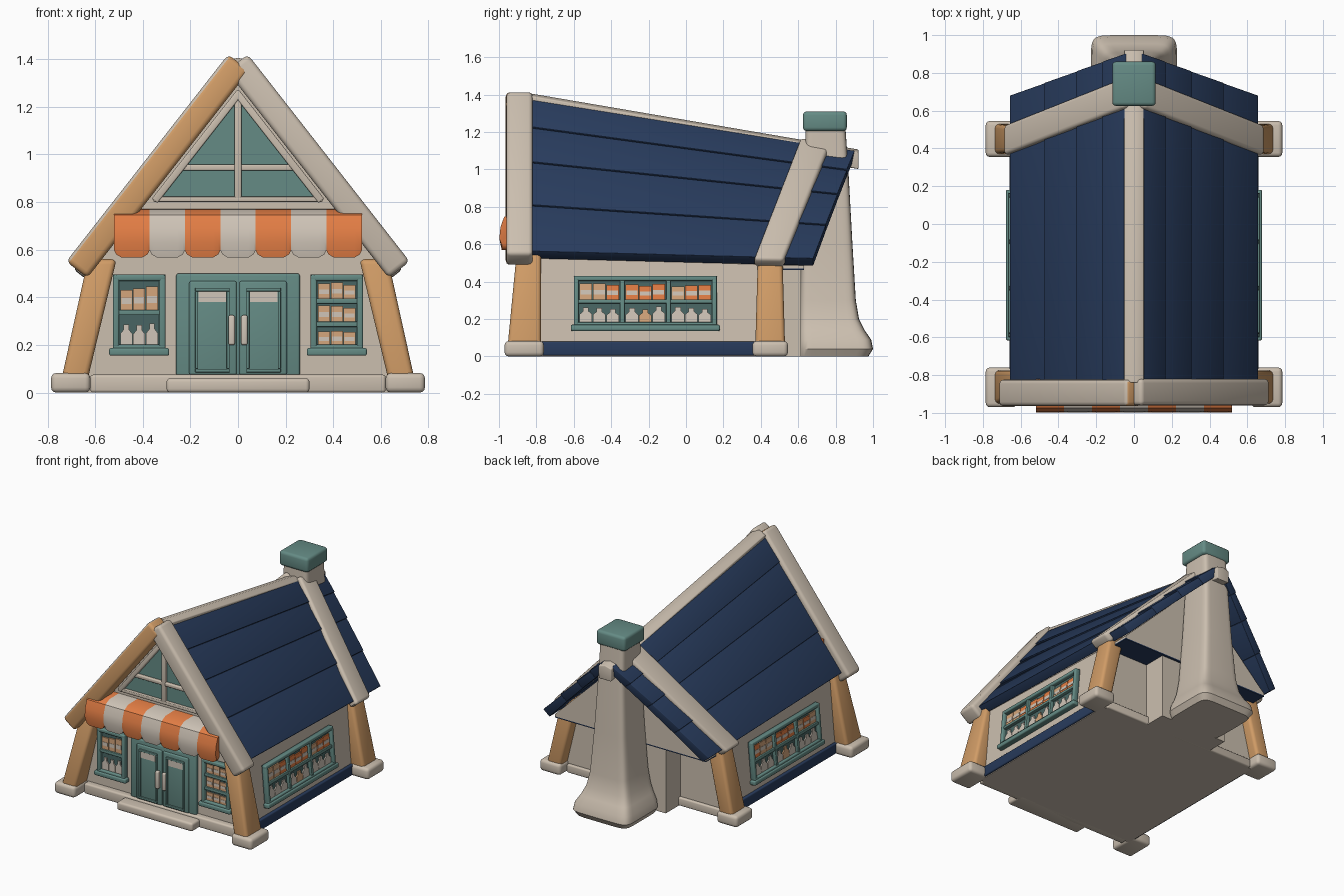
import bpy, bmesh, math, random
from mathutils import Matrix, Vector

if "Cube" in bpy.data.objects:
    bpy.data.objects.remove(bpy.data.objects["Cube"])

random.seed(4)
COLORS = {
    "stone": (0.60, 0.52, 0.43), "navy": (0.021, 0.044, 0.108), "teal": (0.13, 0.26, 0.235),
    "wood": (0.64, 0.335, 0.135), "orange": (0.78, 0.21, 0.06), "cream": (0.63, 0.56, 0.48),
    "dark_teal": (0.065, 0.13, 0.125), "tan": (0.66, 0.38, 0.20),
}
MATS = {}
for n, c in COLORS.items():
    MATS[n] = bpy.data.materials.new(n)
    MATS[n].diffuse_color = (*c, 1)
MIRROR = Matrix.Scale(-1, 4, (1, 0, 0))
ID = Matrix.Identity(4)
SIDES = (("right", ID), ("left", MIRROR))


def loft(name, rings, mat, bevel=0.0, M=ID):
    """Closed solid through equal-length rings of points."""
    bm = bmesh.new()
    vs = [[bm.verts.new(M @ Vector(p)) for p in r] for r in rings]
    n = len(rings[0])
    for a, b in zip(vs, vs[1:]):
        for i in range(n):
            bm.faces.new((a[i], a[(i + 1) % n], b[(i + 1) % n], b[i]))
    bm.faces.new(vs[0])
    bm.faces.new(vs[-1])
    bmesh.ops.recalc_face_normals(bm, faces=bm.faces)
    if bevel:
        sharp = [e for e in bm.edges if e.calc_face_angle(0) > 0.6]
        bmesh.ops.bevel(bm, geom=sharp, offset=bevel, segments=3, profile=0.5,
                        affect='EDGES', clamp_overlap=True)
    me = bpy.data.meshes.new(name)
    bm.to_mesh(me)
    bm.free()
    me.materials.append(MATS[mat])
    ob = bpy.data.objects.new(name, me)
    bpy.context.collection.objects.link(ob)
    return ob


def rect(x0, x1, y0, y1, z):
    return [(x0, y0, z), (x1, y0, z), (x1, y1, z), (x0, y1, z)]


def box(name, x0, x1, y0, y1, z0, z1, mat, bevel=0.0, M=ID):
    return loft(name, [rect(x0, x1, y0, y1, z0), rect(x0, x1, y0, y1, z1)], mat, bevel, M)


def bar(name, p, q, w, y0, y1, mat, bevel=0.0, M=ID):
    """Straight board between two (x, z) points."""
    d = (Vector(q) - Vector(p)).normalized() * w / 2
    ring = lambda c: [(c[0] - s * d.y, y, c[1] + s * d.x)
                      for s, y in ((-1, y0), (1, y0), (1, y1), (-1, y1))]
    return loft(name, [ring(p), ring(q)], mat, bevel, M)


# --- Walls
def section(y, pts):
    return [(x, y, z) for x, z in pts]

loft("walls", [section(-0.82, [(-.645, 0), (.645, 0), (.60, .53), (0, 1.33), (-.60, .53)]),
               section(0.45, [(-.645, 0), (.645, 0), (.60, .49), (0, 1.10), (-.60, .49)])], "stone")
gable = [(-.6, .47), (.6, .47), (.6, .485), (0, 1.07), (-.6, .485)]
loft("back_gable", [section(0.44, gable), section(0.63, gable)], "stone")
box("back_gable_underside", -.6, .6, .44, .63, .462, .471, "navy")
box("back_bay", -.27, .27, .44, .615, 0, .475, "stone")
box("front_plinth", -.62, .62, -.865, -.8, 0, .075, "stone", .012)
box("door_step", -.3, .3, -.95, -.8, 0, .06, "stone", .015)
box("back_plinth", -.62, .62, .44, .47, 0, .06, "stone", .01)
for side, M in SIDES:
    box(f"{side}_base_board", .5, .658, -.78, .38, .005, .08, "navy", .008, M)

# --- Corner posts and their stone feet
for side, M in SIDES:
    for end, b, t in (("front", (-.955, -.775), (-.905, -.775)), ("back", (.37, .53), (.385, .515))):
        loft(f"{end}_{side}_post", [rect(.635, .745, *b, .04), rect(.51, .63, *t, .56)], "wood", .022, M)
        box(f"{end}_{side}_foot", .62, .785, b[0] - .015, b[1] + .015, 0, .082, "stone", .022, M)


# --- Roof: t runs from ridge (0) to eave (1), h is height off the surface
def ridge_z(y):
    return 1.39 - .171 * (y + .82)


def roof(t, y, h):
    return (.655 * t + .78 * h, y,
            (ridge_z(y) + .055) * (1 - t) + (.56 - .026 * (y + .82)) * t + .62 * h)


for side, M in SIDES:
    cuts = (.075, .25, .46, .72, 1)
    for i, (a, b) in enumerate(zip(cuts, cuts[1:])):
        rings = [[roof(a, f(a), -.06), roof(b, f(b), -.06), roof(b, f(b), .005), roof(a, f(a), -.004)]
                 for f in (lambda t: -.83, lambda t: .92 - .24 * t)]
        loft(f"{side}_roof_plank_{i + 1}", rings, "navy", .004, M)
    band = [[roof(t, y - .26 * t, h) for y, h in ((.63, -.05), (.79, -.05), (.79, .025), (.63, .025))]
            for t in (.06, 1.03)]
    loft(f"{side}_back_roof_band", band, "stone", .02, M)

cap = [(-.05, -.09), (.05, -.09), (.052, 0), (0, .014), (-.052, 0)]
loft("ridge_cap", [[(x, y, ridge_z(y) + z) for x, z in cap] for y in (-.84, .922)], "stone", .006)

# Front barge boards; the left one has a wooden face under a stone-coloured top
for side, M in SIDES:
    dy = -.004 if side == "left" else 0
    ob = bar(f"{side}_barge_board", (-.003, 1.386), (.677, .516), .112, -.96 + dy, -.82 + dy, "stone", .022, M)
    if side == "left":
        ob.data.materials.append(MATS["wood"])
        for f in ob.data.polygons:
            n = f.normal
            f.material_index = 0 if n.dot(Vector((-.788, 0, .616))) > .6 or n.y > .3 else 1

# --- Chimney: flared loft with a cap
levels = [(0, .205, .975), (.04, .228, 1.0), (.09, .22, .99), (.14, .192, .955), (.2, .168, .925),
          (.3, .148, .908), (.6, .125, .89), (1.0, .104, .868), (1.23, .098, .852)]
rings = []
for z, hw, y1 in levels:
    y0 = .6 + .04 * z / 1.22
    ring = []
    for k in range(36):
        c, s = math.cos(2 * math.pi * k / 36), math.sin(2 * math.pi * k / 36)
        ring.append((hw * math.copysign(abs(c) ** .27, c),
                     (y0 + y1) / 2 + (y1 - y0) / 2 * math.copysign(abs(s) ** .27, s), z))
    rings.append(ring)
loft("chimney", rings, "stone")
box("chimney_cap", -.115, .115, .625, .86, 1.205, 1.31, "teal", .02)

# --- Gable window
F = -.82
loft("gable_panes", [section(y, [(-.34, .815), (.34, .815), (0, 1.25)]) for y in (F - .008, F + .01)], "teal")
for side, M in SIDES:
    bar(f"gable_frame_{side}", (.35, .805), (-.008, 1.262), .03, F - .035, F, "stone", .006, M)
bar("gable_sill", (-.355, .812), (.355, .812), .022, F - .032, F, "stone", .005)
bar("gable_crossbar", (-.25, .945), (.25, .945), .026, F - .028, F, "stone", .006)
bar("gable_mullion", (0, .81), (0, 1.24), .03, F - .032, F, "stone", .006)

# --- Striped awning with scalloped hem
def awning_ring(x, d):
    pts = [(-.82, .77), (-.93, .768), (-.973, .745), (-.992, .69), (-.998, .63), (-.985, .568 + d),
           (-.955, .568 + d), (-.955, .64), (-.92, .69), (-.82, .70)]
    return [(x, y, z) for y, z in pts]

w = 1.04 / 7
for i in range(7):
    x = -.52 + i * w
    loft(f"awning_stripe_{i + 1}", [awning_ring(x + u * w, d) for u, d in
         ((0, .03), (.06, .012), (.2, 0), (.8, 0), (.94, .012), (1, .03))],
         "cream" if i % 2 else "orange")

# --- Double door
box("door_frame", -.26, .26, F - .03, F, .07, .5, "teal", .01)
for side, M in SIDES:
    box(f"{side}_door_leaf", .006, .205, F - .042, F, .075, .468, "teal", .008, M)
    for nm, c in (("top", (.035, .18, .425, .44)), ("bottom", (.035, .18, .085, .1)),
                  ("inner", (.035, .048, .1, .425)), ("outer", (.167, .18, .1, .425))):
        box(f"{side}_door_{nm}_moulding", c[0], c[1], F - .052, F - .03, c[2], c[3], "teal", .003, M)
    box(f"{side}_door_notice", .05, .165, F - .048, F - .04, .38, .425, "cream", 0, M)
    box(f"{side}_door_handle", .013, .04, F - .068, F - .04, .2, .325, "cream", .008, M)


# --- Shop windows; local frame has the wall at y = 0 and outward as -y
def window(name, M, x0, x1, z0, z1, cols, rows):
    f, n = .026, len(rows)
    box(f"{name}_pane", x0, x1, -.008, .004, z0, z1, "dark_teal", 0, M)
    for s, a, b, c, d in (("top", x0, x1, z1 - f, z1), ("bottom", x0, x1, z0, z0 + f),
                          ("start", x0, x0 + f, z0, z1), ("end", x1 - f, x1, z0, z1)):
        box(f"{name}_frame_{s}", a, b, -.035, 0, c, d, "teal", .007, M)
    box(f"{name}_sill", x0 - .016, x1 + .016, -.045, 0, z0 - .02, z0 + .012, "teal", .008, M)
    cw, rh = (x1 - x0 - f) / cols, (z1 - z0 - f) / n
    for c in range(1, cols):
        xm = x0 + f / 2 + c * cw
        box(f"{name}_mullion_{c}", xm - .012, xm + .012, -.032, 0, z0, z1, "teal", .005, M)
    for r, kind in enumerate(rows):
        zb = z0 + f / 2 + r * rh + .012
        if r:
            box(f"{name}_shelf_{r}", x0, x1, -.03, 0, zb - .022, zb, "teal", .004, M)
        for c in range(cols):
            xa, span = x0 + f / 2 + c * cw + .016, cw - .032
            for j in range(3):
                a, b = xa + span * j / 3 + .002, xa + span * (j + 1) / 3 - .002
                h = rh * random.uniform(.55, .7)
                item = f"{name}_goods_{r}_{c}_{j}"
                if kind == "bottles":
                    m, q = (a + b) / 2, (b - a) / 2
                    loft(item, [rect(m - q * s, m + q * s, -.017, -.008, zb + h * u)
                                for u, s in ((0, 1), (.55, 1), (.75, .45), (1, .45))],
                         "tan" if j == 1 and c % 2 else "cream", 0, M)
                else:
                    box(item, a, b, -.017, -.008, zb, zb + h, kind if random.random() < .55 else "tan", 0, M)
                    box(item + "_label", a + .004, b - .004, -.019, -.016, zb + h * .3, zb + h * .6, "cream", 0, M)


front = Matrix.Translation((0, F, 0))
window("front_left_window", front, -.525, -.305, .175, .495, 1, ("bottles", "tan"))
window("front_right_window", front, .305, .525, .175, .495, 1, ("tan", "tan", "orange"))
wall = Matrix.Translation((.645, 0, 0)) @ Matrix.Rotation(math.pi / 2, 4, 'Z') @ Matrix.Rotation(-.0865, 4, 'X')
for side, M in SIDES:
    window(f"{side}_window", M @ wall, -.6, .165, .155, .43, 3, ("bottles", "orange"))

# --- Smooth shading with sharp edges kept
for ob in bpy.context.collection.objects:
    ob.select_set(True)
    bpy.context.view_layer.objects.active = ob
bpy.ops.object.shade_smooth_by_angle(angle=math.radians(35))

for m in bpy.data.materials:
    if m.users and not m.is_grease_pencil:
        m.use_nodes = True
        m.node_tree.nodes["Principled BSDF"].inputs["Base Color"].default_value = m.diffuse_color
